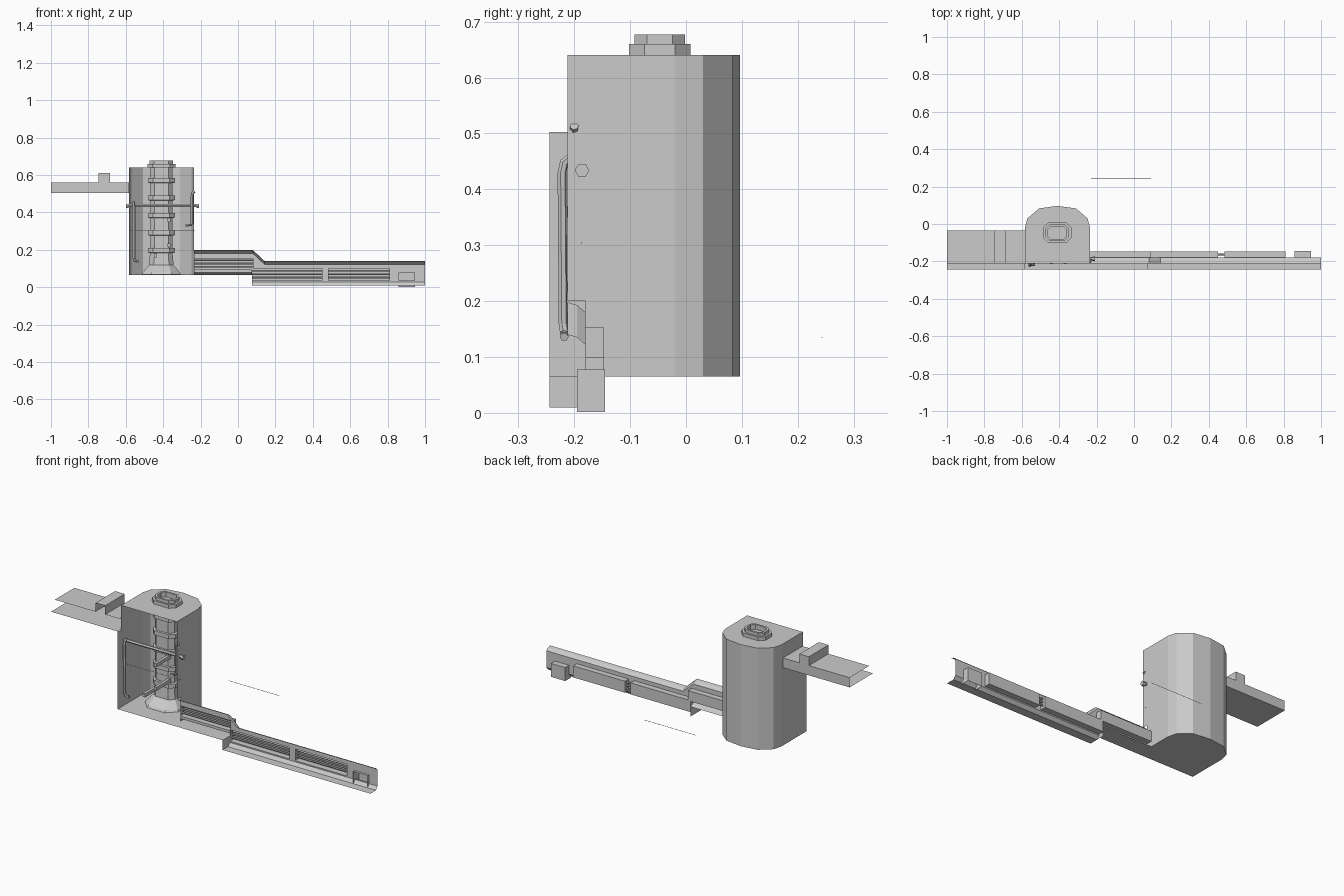
import bpy, bmesh, math
from mathutils import Vector

if "Cube" in bpy.data.objects:
    bpy.data.objects.remove(bpy.data.objects["Cube"])


def make(name, verts, faces):
    me = bpy.data.meshes.new(name)
    me.from_pydata(verts, [], faces)
    ob = bpy.data.objects.new(name, me)
    bpy.context.collection.objects.link(ob)
    return ob


def strip(name, prof, x0, x1, prof2=None):
    """Sheet with a y-z profile running along x."""
    n = len(prof)
    v = [(x0, *p) for p in prof] + [(x1, *p) for p in (prof2 or prof)]
    return make(name, v, [(i, i + 1, n + i + 1, n + i) for i in range(n - 1)])


def plate_x(name, x, y0, y1, z0, z1):
    """Flat panel facing along x."""
    return make(name, [(x, y0, z0), (x, y1, z0), (x, y1, z1), (x, y0, z1)], [(0, 1, 2, 3)])


def box(name, lo, hi):
    v = [(x, y, z) for x in (lo[0], hi[0]) for y in (lo[1], hi[1]) for z in (lo[2], hi[2])]
    return make(name, v, [(0, 1, 3, 2), (4, 6, 7, 5), (0, 4, 5, 1),
                          (2, 3, 7, 6), (0, 2, 6, 4), (1, 5, 7, 3)])


def pipe(name, pts, r, sides=6):
    """Low-poly tube along a path, with end caps."""
    pts = [Vector(p) for p in pts]
    v, f = [], []
    for i, p in enumerate(pts):
        d = (pts[min(i + 1, len(pts) - 1)] - pts[max(i - 1, 0)]).normalized()
        side = Vector((0, 0, 1)) if abs(d.x) > 0.95 or abs(d.y) > 0.95 else None
        a = d.cross(side).normalized() if side else d.cross(Vector((0.3, 1, 0))).normalized()
        b = d.cross(a)
        for k in range(sides):
            t = 2 * math.pi * k / sides
            v.append(p + r * (math.cos(t) * a + math.sin(t) * b))
    for i in range(len(pts) - 1):
        for k in range(sides):
            j = (k + 1) % sides
            f.append((i * sides + k, i * sides + j, (i + 1) * sides + j, (i + 1) * sides + k))
    f += [tuple(range(sides)), tuple(range(len(v) - sides, len(v)))]
    return make(name, v, f)


def oct_loft(name, cx, cy, rings, cap=True):
    """Chamfered-rectangle tube through (half x, half y, z) rings."""
    v, f = [], []
    for hx, hy, z in rings:
        c = min(hx, hy) * 0.5
        for x, y in ((hx, hy - c), (hx - c, hy), (c - hx, hy), (-hx, hy - c),
                     (-hx, c - hy), (c - hx, -hy), (hx - c, -hy), (hx, c - hy)):
            v.append((cx + x, cy + y, z))
    for i in range(len(rings) - 1):
        for k in range(8):
            j = (k + 1) % 8
            f.append((i * 8 + k, i * 8 + j, i * 8 + 8 + j, i * 8 + 8 + k))
    if cap:
        f.append(tuple(range(len(v) - 8, len(v))))
    return make(name, v, f)


L, R, B, T = -0.583, -0.235, 0.065, 0.64
FRONT, LIP, WALL, BACK = -0.212, -0.244, -0.18, -0.147

# Tall shaft shell: curved wall, roof, floor and front lips
plan = [(L, FRONT), (L, -0.02), (-0.57, 0.03), (-0.508, 0.083), (-0.41, 0.097),
        (-0.31, 0.083), (-0.248, 0.03), (R, -0.02), (R, WALL)]
n = len(plan)
make("shaft_wall", [(*p, B) for p in plan] + [(*p, T) for p in plan],
     [(i, i + 1, n + i + 1, n + i) for i in range(n - 1)])
make("shaft_roof", [(*p, T) for p in plan[:-1]] + [(R, FRONT, T)], [tuple(range(n))])
make("shaft_floor", [(L, LIP, B)] + [(*p, B) for p in plan[1:-1]] + [(R, LIP, B)],
     [tuple(range(n))])
plate_x("shaft_left_lip", L, LIP, FRONT, B, 0.503)
plate_x("shaft_right_lip", R, FRONT, WALL, 0.2, T)

# Upper left passage with a raised step in its ceiling
for i, (x0, x1, z) in enumerate(((-1, -0.745, 0.56), (-0.745, -0.685, 0.61), (-0.685, L, 0.56))):
    strip(f"passage_{i}", [(-0.21, z), (-0.035, z), (-0.035, 0.505), (LIP, 0.505)], x0, x1)
for x in (-0.745, -0.685):
    plate_x("passage_step_side", x, -0.21, -0.035, 0.56, 0.61)


# Right tunnel: rounded ceiling, wall, recess troughs and floor
def ceiling(top, low):
    return [(FRONT, top), (-0.195, top - 0.005), (WALL, top - 0.018), (WALL, low)]


def trough(name, x0, x1, z0, z1):
    strip(name, [(WALL, z1), (BACK, z1), (BACK, z0), (WALL, z0)], x0, x1)
    for x in (x0, x1):
        plate_x(name + "_end", x, WALL, BACK, z0, z1)


def cables(name, x0, x1, zs):
    for z in zs:
        pipe(name, [(x0, -0.164, z), (x1, -0.164, z)], 0.005)


strip("upper_ceiling", ceiling(0.198, 0.153), R, 0.08)
strip("slope_ceiling", ceiling(0.198, 0.1), 0.08, 0.142, ceiling(0.14, 0.1))
strip("lower_ceiling", ceiling(0.14, 0.1), 0.142, 1)
trough("upper_trough", R, 0.09, 0.095, 0.153)
strip("upper_floor", [(WALL, 0.095), (WALL, 0.08), (BACK, B), (LIP, B)], R, 0.075)
plate_x("floor_step", 0.075, LIP, BACK, 0.01, B)
trough("lower_trough_left", 0.075, 0.45, 0.035, 0.1)
trough("lower_trough_right", 0.485, 0.81, 0.035, 0.1)
strip("trough_post", [(WALL, 0.1), (WALL, 0.035)], 0.45, 0.485)
strip("end_wall", [(WALL, 0.1), (WALL, 0.078)], 0.81, 1)
for x0, x1 in ((0.81, 0.86), (0.945, 1)):
    strip("end_wall_side", [(WALL, 0.078), (WALL, 0.03)], x0, x1)
strip("lower_floor", [(WALL, 0.035), (WALL, 0.028), (-0.195, 0.01), (LIP, 0.01)], 0.075, 1)
cables("upper_cable", R, 0.09, (0.145, 0.127, 0.109))
cables("lower_cable", 0.075, 0.81, (0.088, 0.07, 0.052))

# Alcove near the tunnel end
strip("alcove", [(-0.195, 0.078), (-0.145, 0.078), (-0.145, 0.002)], 0.858, 0.947)
for x in (0.858, 0.947):
    plate_x("alcove_side", x, -0.195, -0.145, 0.002, 0.078)

# Collared central column with a flared base and a hatch rim on the roof
cx, cy = -0.41, -0.047
rings = [(0.105, 0.1, 0.068), (0.098, 0.092, 0.08), (0.066, 0.05, 0.118)]
for i in range(5):
    z = 0.197 + 0.0935 * i
    rings += [(0.06, 0.045, z - 0.014), (0.072, 0.054, z - 0.012),
              (0.072, 0.054, z + 0.012), (0.06, 0.045, z + 0.014)]
rings.append((0.06, 0.045, T))
oct_loft("column", cx, cy, rings)
oct_loft("hatch_rim", cx, cy, [(0.075, 0.055, T), (0.075, 0.055, 0.66), (0.062, 0.045, 0.66),
                               (0.062, 0.045, 0.677), (0.05, 0.034, 0.677), (0.05, 0.034, 0.65)])

# Pipes, handrail and pegs inside the shaft
pipe("handrail", [(-0.6, -0.186, 0.437), (-0.21, -0.186, 0.437)], 0.009)
for x in (-0.6, -0.222):
    pipe("handrail_end", [(x, -0.186, 0.434), (x + 0.014, -0.186, 0.434)], 0.013)
pipe("left_pipe", [(-0.557, -0.208, 0.455), (-0.557, -0.218, 0.448), (-0.557, -0.222, 0.43),
                   (-0.557, -0.22, 0.16), (-0.552, -0.218, 0.142), (-0.53, -0.218, 0.136)], 0.008)
pipe("right_pipe", [(-0.232, -0.2, 0.513), (-0.242, -0.2, 0.505), (-0.245, -0.2, 0.49),
                    (-0.245, -0.2, 0.345), (-0.252, -0.2, 0.333), (-0.28, -0.2, 0.328)], 0.008)
for x, z in ((-0.44, 0.17), (-0.37, 0.225), (-0.37, 0.36)):
    box("peg", (x - 0.008, -0.213, z - 0.01), (x + 0.008, -0.05, z + 0.01))

# Thin wires
pipe("shaft_wire", [(L, -0.187, 0.304), (-0.23, -0.187, 0.304)], 0.0012, 4)
pipe("loose_wire", [(-0.23, 0.243, 0.135), (0.09, 0.243, 0.135)], 0.0012, 4)
